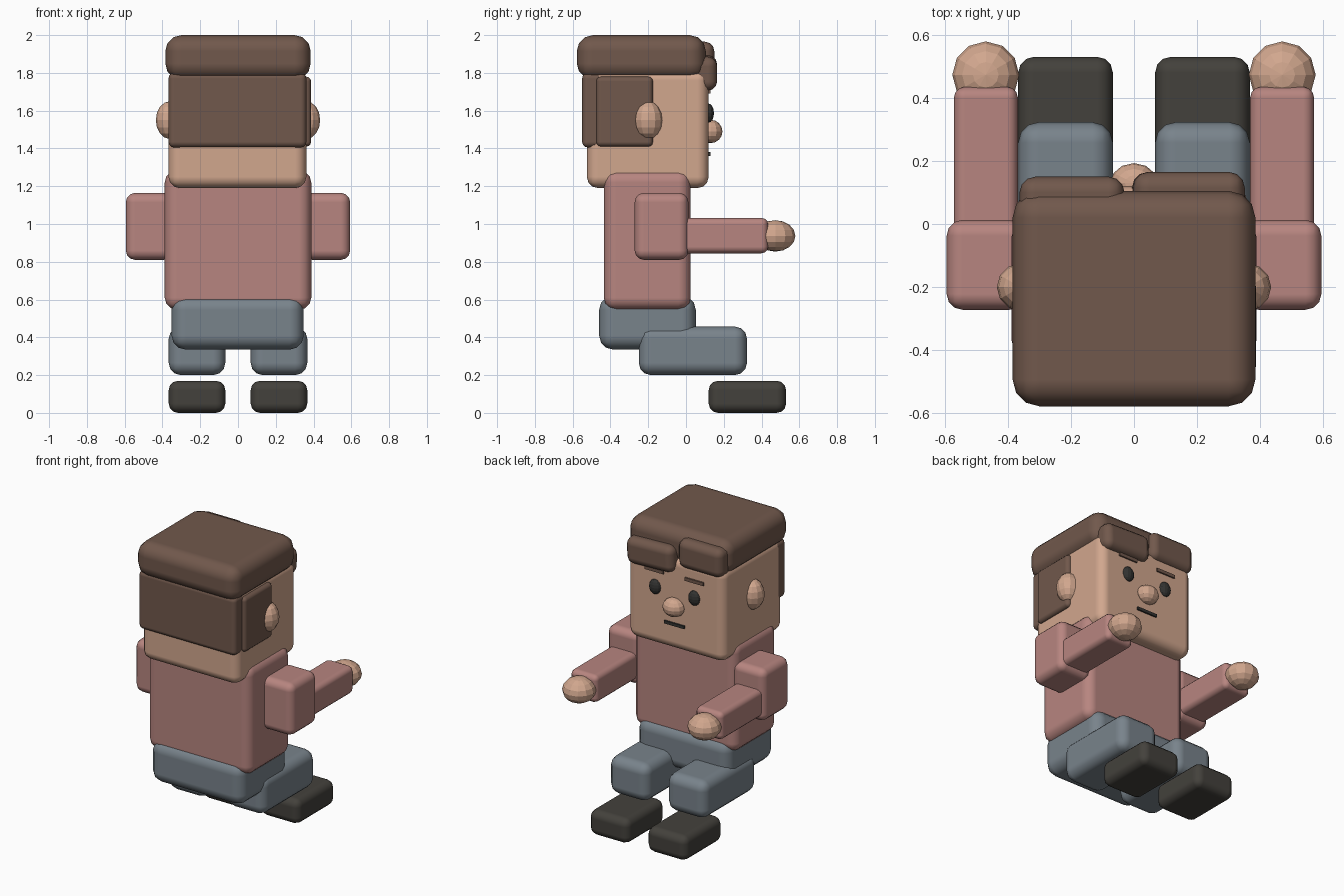
import bpy
import math

if "Cube" in bpy.data.objects:
    bpy.data.objects.remove(bpy.data.objects["Cube"])


def material(name, rgb):
    m = bpy.data.materials.new(name)
    m.diffuse_color = (*rgb, 1)
    m.use_nodes = True
    m.node_tree.nodes["Principled BSDF"].inputs["Base Color"].default_value = m.diffuse_color
    return m


HAIR = material("brown hair", (0.165, 0.098, 0.072))
SKIN = material("skin", (0.640, 0.385, 0.270))
SHIRT = material("dusty pink cloth", (0.475, 0.235, 0.215))
PANTS = material("grey blue cloth", (0.190, 0.228, 0.260))
SHOE = material("dark shoe", (0.057, 0.053, 0.045))
DARK = material("dark face paint", (0.033, 0.033, 0.031))


def box(name, x, y, z, mat, bevel=0.06, tilt=0):
    """Rounded box given by its (min, max) range on each axis."""
    mid = [(a + b) / 2 for a, b in (x, y, z)]
    size = [b - a for a, b in (x, y, z)]
    bpy.ops.mesh.primitive_cube_add(size=1, location=mid)
    ob = bpy.context.object
    ob.name = name
    ob.scale = size
    bpy.ops.object.transform_apply(location=False, rotation=False, scale=True)
    ob.rotation_euler[1] = math.radians(tilt)
    ob.data.materials.append(mat)
    if bevel:
        bpy.ops.object.shade_smooth()
        mod = ob.modifiers.new("rounding", 'BEVEL')
        mod.width = bevel
        mod.segments = 3
        mod.harden_normals = True
    return ob


def ball(name, loc, radii, mat, segments=12, rings=8):
    """Faceted ellipsoid."""
    bpy.ops.mesh.primitive_uv_sphere_add(segments=segments, ring_count=rings,
                                         radius=1, location=loc)
    ob = bpy.context.object
    ob.name = name
    ob.scale = radii
    ob.data.materials.append(mat)
    return ob


# Head and hair (the face looks towards +y)
box("head", (-0.368, 0.362), (-0.525, 0.12), (1.19, 1.82), SKIN, 0.06)
box("hair_top", (-0.385, 0.385), (-0.578, 0.105), (1.765, 2.0), HAIR, 0.085)
box("hair_back", (-0.368, 0.362), (-0.55, -0.44), (1.405, 1.80), HAIR, 0.03)
box("hair_side", (0.28, 0.387), (-0.475, -0.175), (1.41, 1.78), HAIR, 0.025)
box("fringe_high", (-0.363, -0.03), (0.02, 0.15), (1.77, 1.965), HAIR, 0.05)
box("fringe_low", (-0.005, 0.35), (0.03, 0.165), (1.71, 1.89), HAIR, 0.05, 2)

# Face
ball("nose", (0, 0.13, 1.49), (0.075, 0.063, 0.062), SKIN)
box("mouth", (-0.075, 0.075), (0.11, 0.13), (1.36, 1.38), DARK, 0)

# Body
box("torso", (-0.388, 0.388), (-0.435, 0.025), (0.545, 1.285), SHIRT, 0.065)
box("pelvis", (-0.352, 0.348), (-0.46, 0.052), (0.335, 0.62), PANTS, 0.075)

# Paired parts
for side, s in (("left", -1), ("right", 1)):
    def span(a, b):
        return tuple(sorted((s * a, s * b)))

    ball(f"{side}_ear", (s * 0.36, -0.2, 1.55), (0.075, 0.075, 0.1), SKIN)
    ball(f"{side}_eye", (s * 0.147, 0.12, 1.587), (0.042, 0.028, 0.05), DARK)
    box(f"{side}_brow", span(0.08, 0.22), (0.11, 0.13), (1.69, 1.712), HAIR, 0)
    box(f"{side}_sleeve", span(0.345, 0.594), (-0.272, 0.013),
        (0.81, 1.165), SHIRT, 0.05)
    box(f"{side}_forearm", span(0.368, 0.571), (-0.1, 0.435),
        (0.845, 1.032), SHIRT, 0.035)
    ball(f"{side}_hand", (s * 0.47, 0.473, 0.937), (0.106, 0.106, 0.083), SKIN)
    box(f"{side}_leg", span(0.067, 0.367), (-0.25, 0.323),
        (0.2, 0.457), PANTS, 0.065)
    box(f"{side}_shoe", span(0.067, 0.367), (0.12, 0.53),
        (0.0, 0.17), SHOE, 0.05)
